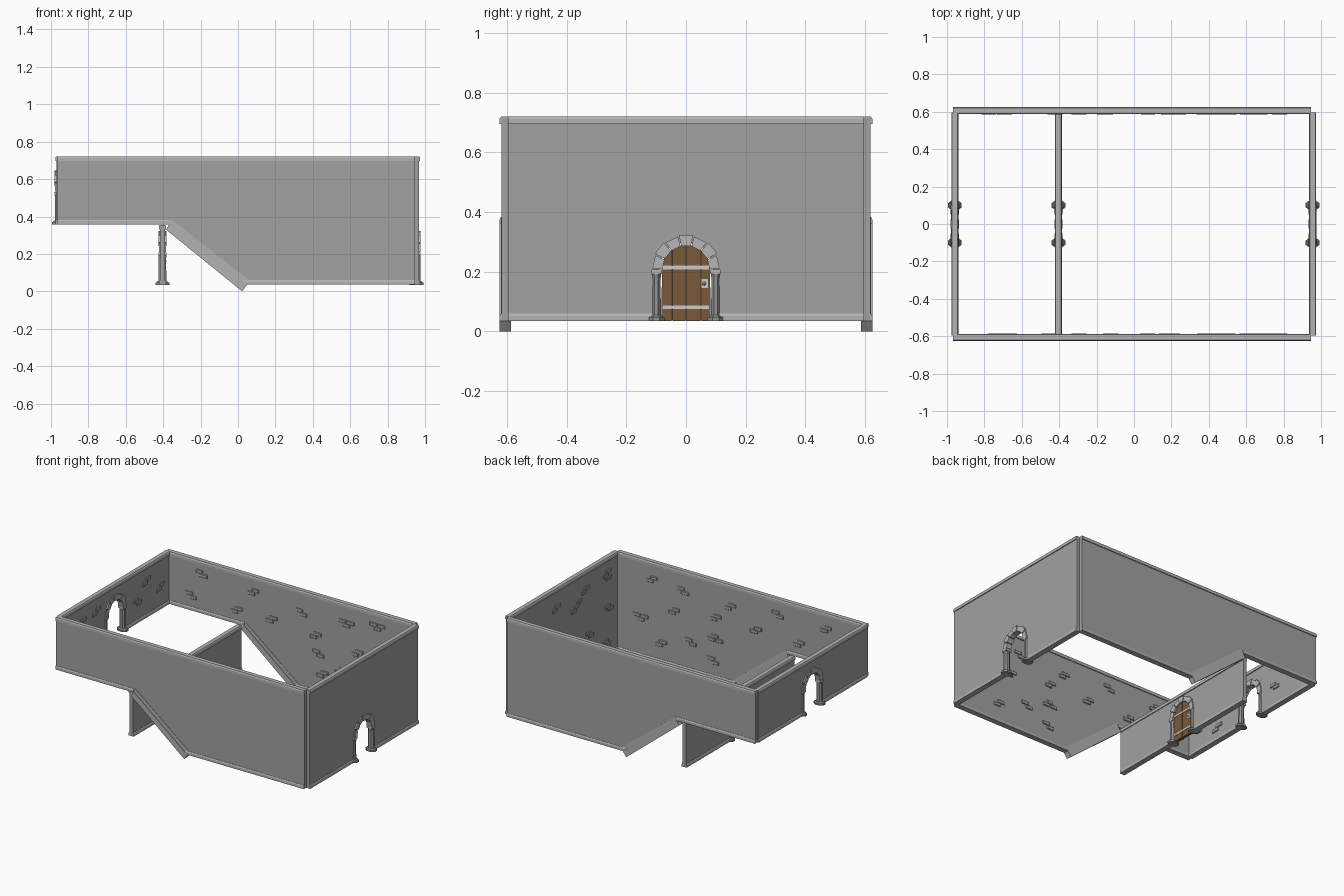
import bpy, bmesh, math, random
from mathutils import Matrix

if "Cube" in bpy.data.objects:
    bpy.data.objects.remove(bpy.data.objects["Cube"])

random.seed(4)
pi = math.pi
TONES = {"wall_grey": (.36, .36, .36, 1), "trim_grey": (.45, .45, .45, 1), "column_grey": (.3, .3, .3, 1),
         "stone_grey": (.4, .4, .4, 1), "arch_grey": (.47, .47, .47, 1), "wood": (.19, .1, .042, 1),
         "iron": (.6, .6, .6, 1)}


def finish(name, bm, tone):
    bmesh.ops.recalc_face_normals(bm, faces=bm.faces)
    me = bpy.data.meshes.new(name)
    bm.to_mesh(me)
    bm.free()
    ob = bpy.data.objects.new(name, me)
    bpy.context.collection.objects.link(ob)
    m = bpy.data.materials.get(tone) or bpy.data.materials.new(tone)
    m.diffuse_color = TONES[tone]
    m.use_nodes = True
    m.node_tree.nodes["Principled BSDF"].inputs["Base Color"].default_value = m.diffuse_color
    me.materials.append(m)
    return ob


def prism(bm, pts, axis, lo, hi):
    """Extrude a 2D outline along an axis; the outline uses the other two axes in order."""
    def put(p, d):
        v = [p[0], p[1]]
        v.insert(axis, d)
        return bm.verts.new(v)
    a = [put(p, lo) for p in pts]
    b = [put(p, hi) for p in pts]
    bm.faces.new(a)
    bm.faces.new(b[::-1])
    for i in range(len(a)):
        j = (i + 1) % len(a)
        bm.faces.new((a[i], b[i], b[j], a[j]))


def box(bm, x0, x1, y0, y1, z0, z1):
    prism(bm, [(x0, y0), (x1, y0), (x1, y1), (x0, y1)], 2, z0, z1)


def trim(bm, axis, c, z, lo, hi):
    """Chamfered moulding running along x (axis 0) or y (axis 1)."""
    w, n, h = 0.019, 0.015, 0.024
    prism(bm, [(c - w, z), (c + w, z), (c + w, z + .017), (c + n, z + h),
               (c - n, z + h), (c - w, z + .017)], axis, lo, hi)


def arc(r, zc, n=14):
    return [(r * math.cos(pi * i / n), zc + r * math.sin(pi * i / n)) for i in range(n + 1)]


def stones(bm, axis, face, sign, spots):
    """Small clusters of raised, chamfered bricks on an inner wall face."""
    for u, z in spots:
        parts = [(0, 0)] + random.sample([(.032, .024), (-.03, .024), (.03, -.024), (-.032, -.024)],
                                         random.choice([1, 1, 2]))
        for du, dz in parts:
            w, h = random.uniform(.024, .03), .0115
            rings = []
            for out, k in ((-.002, 0), (.004, 0), (.007, .003)):
                d, ring = face + sign * out, []
                for a, b in ((-1, -1), (1, -1), (1, 1), (-1, 1)):
                    p = [u + du + a * (w - k), z + dz + b * (h - k)]
                    p.insert(axis, d)
                    ring.append(bm.verts.new(p))
                rings.append(ring)
            bm.faces.new(rings[0])
            bm.faces.new(rings[2])
            for r, q in zip(rings, rings[1:]):
                for i in range(4):
                    bm.faces.new((r[i], r[i - 1], q[i - 1], q[i]))


TOP = 0.72
HALF = 0.013

# long walls with stepped lower edge
wall_spots = [(-.68, .62), (-.76, .45), (-.31, .60), (-.44, .44), (.06, .58), (-.14, .47), (.42, .57),
              (.2, .45), (.66, .61), (.19, .33), (.52, .41), (.36, .23), (.22, .17), (.76, .30), (.62, .16)]
for name, s in (("front", -1), ("back", 1)):
    c = s * .606
    bm = bmesh.new()
    prism(bm, [(-.968, .36), (-.375, .36), (.035, .037), (.945, .037), (.945, TOP - .005),
               (-.968, TOP - .005)], 1, c - HALF, c + HALF)
    finish(name + "_wall", bm, "wall_grey")
    bm = bmesh.new()
    trim(bm, 0, c, TOP - .024, -.968, .945)
    trim(bm, 0, c, .358, -.968, -.365)
    trim(bm, 0, c, .036, .03, .945)
    finish(name + "_wall_trim", bm, "trim_grey")
    # sloping moulding: broad lower strip and a thinner step above it
    bm = bmesh.new()
    prism(bm, [(-.385, .33), (.022, 0), (.047, .033), (-.365, .362)], 1, c - .019, c + .019)
    prism(bm, [(-.372, .365), (.03, .04), (.055, .062), (-.355, .384)], 1, c - .0155, c + .0155)
    finish(name + "_stair_trim", bm, "trim_grey")
    bm = bmesh.new()
    stones(bm, 1, c - s * HALF, -s, wall_spots)
    finish(name + "_wall_stones", bm, "stone_grey")


def arch_wall(name, x, z0, z1):
    """Cross wall with round-headed doorway, columns and arch stones."""
    zc = z0 + .173
    e = .597
    bm = bmesh.new()
    prism(bm, [(-e, z0 + .002), (-.09, z0 + .002)] + arc(.09, zc)[::-1] +
          [(.09, z0 + .002), (e, z0 + .002), (e, z1 - .005), (-e, z1 - .005)], 0, x - HALF, x + HALF)
    finish(name + "_wall", bm, "wall_grey")
    bm = bmesh.new()
    trim(bm, 1, x, z1 - .024, -e, e)
    trim(bm, 1, x, z0, -e, -.1)
    trim(bm, 1, x, z0, .1, e)
    finish(name + "_wall_trim", bm, "trim_grey")

    # columns: eight-sided base, shaft and capital
    bm = bmesh.new()
    for s in (-1, 1):
        for h0, h1, r0, r1, y in ((0, .013, .04, .04, .1), (.013, .02, .034, .026, .1),
                                  (.02, .145, .0225, .0215, .1), (.145, .157, .022, .024, .1)):
            m = Matrix.Translation((x, s * y, z0 + (h0 + h1) / 2)) @ Matrix.Diagonal((1, .75, 1, 1)) \
                @ Matrix.Rotation(pi / 8, 4, 'Z')
            bmesh.ops.create_cone(bm, cap_ends=True, segments=8, radius1=r0, radius2=r1,
                                  depth=h1 - h0, matrix=m)
    finish(name + "_columns", bm, "column_grey")

    # seven wedge stones plus straight springer blocks
    bm = bmesh.new()
    for i in range(7):
        a0, a1 = pi * i / 7 + .02, pi * (i + 1) / 7 - .02
        big = i % 2
        r0, r1, d = .079, .117 if big else .113, .022 if big else .0195
        prism(bm, [(r * math.cos(a), zc + r * math.sin(a)) for r, a in
                   ((r0, a0), (r1, a0), (r1, a1), (r0, a1))], 0, x - d, x + d)
    for s in (-1, 1):
        y0, y1 = sorted((s * .08, s * .116))
        box(bm, x - .022, x + .022, y0, y1, z0 + .157, zc)
    finish(name + "_arch_stones", bm, "arch_grey")


arch_wall("left", -.958, .358, TOP)
arch_wall("right", .955, .035, TOP)
arch_wall("middle", -.404, .035, .355)

# raised bricks inside the end walls
bm = bmesh.new()
stones(bm, 0, -.958 + HALF, 1, [(.36, .62), (-.19, .62), (.48, .50), (.26, .49), (-.38, .58),
                                (-.3, .46), (-.49, .5)])
finish("left_wall_stones", bm, "stone_grey")
bm = bmesh.new()
stones(bm, 0, .955 - HALF, -1, [(-.46, .6), (-.48, .38), (-.14, .51), (.1, .57), (-.25, .6), (.42, .58),
                                (.32, .42), (-.3, .25), (.46, .25), (.25, .18), (-.46, .14)])
finish("right_wall_stones", bm, "stone_grey")

# door of four planks cut to the arch
bm = bmesh.new()
X, ZC, R = -.404, .208, .082
cuts = [-R, -.046, .0, .05, R]
for i in range(4):
    y0, y1 = cuts[i] + .002, cuts[i + 1] - .002
    tops = [y1 + (y0 - y1) * k / 4 for k in range(5)]
    d = .009 + .002 * (i % 2)
    prism(bm, [(y0, .035), (y1, .035)] +
          [(y, ZC + math.sqrt(max(R * R - y * y, 0))) for y in tops], 0, X - d, X + d)
finish("door_planks", bm, "wood")

# dark backing between the planks
bm = bmesh.new()
prism(bm, [(-R, .036), (R, .036)] + arc(R - .001, ZC), 0, X - .006, X + .006)
TONES["dark_wood"] = (.05, .03, .015, 1)
finish("door_core", bm, "dark_wood")

# door bands and lock on both faces
bm = bmesh.new()
for z in (.081, .214):
    box(bm, X - .013, X + .013, -.08, .078, z - .006, z + .006)
box(bm, X - .013, X + .013, .05, .073, .145, .175)
for s in (-1, 1):
    bmesh.ops.create_icosphere(bm, subdivisions=1, radius=.007,
                               matrix=Matrix.Translation((X + s * .016, .061, .16)))
finish("door_bands_and_lock", bm, "iron")
